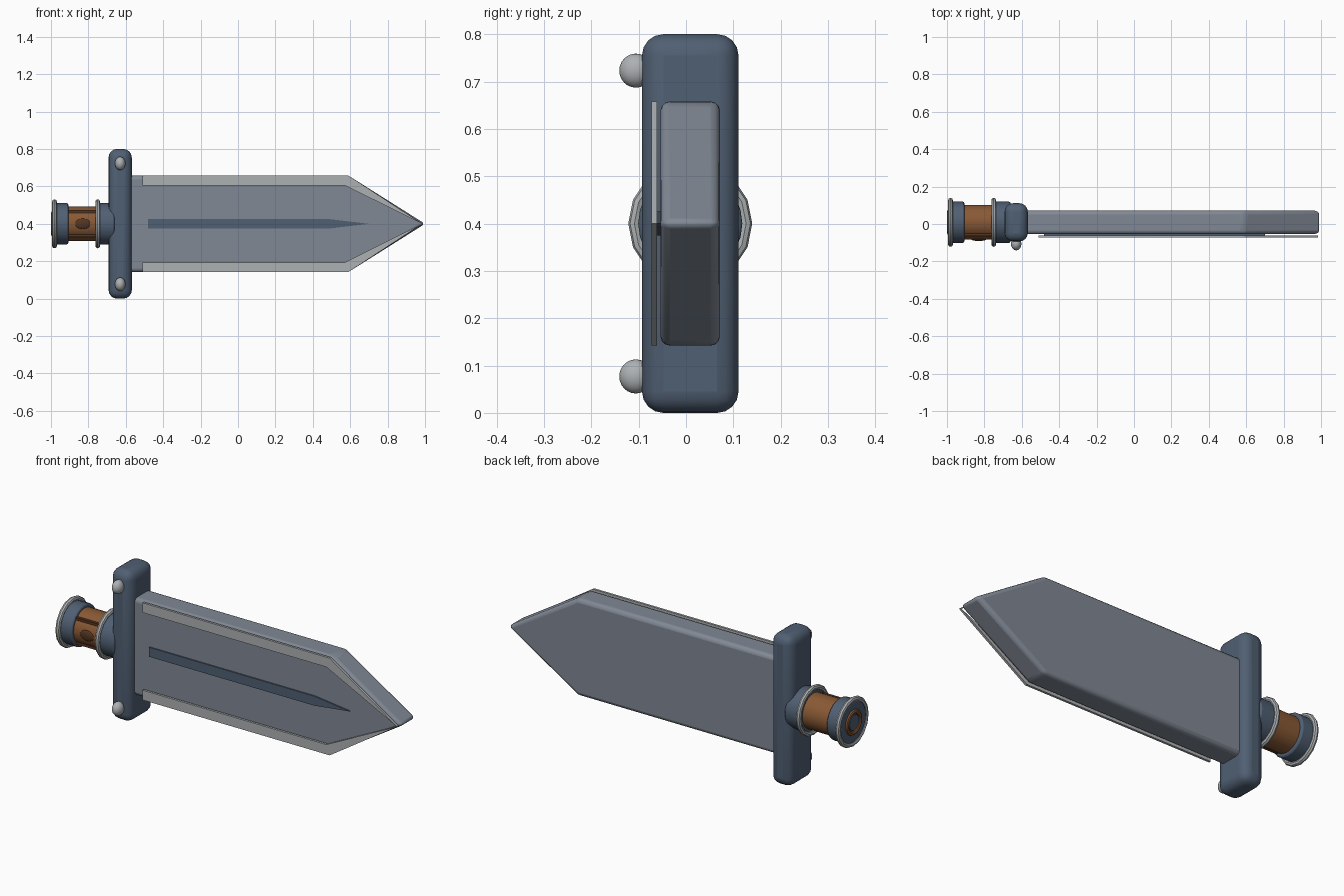
import bpy
import bmesh
from math import pi

if "Cube" in bpy.data.objects:
    bpy.data.objects.remove(bpy.data.objects["Cube"])

CY, CZ = 0.009, 0.4  # axis of the sword


def material(name, rgb):
    m = bpy.data.materials.new(name)
    m.diffuse_color = (*rgb, 1)
    m.use_nodes = True
    m.node_tree.nodes["Principled BSDF"].inputs["Base Color"].default_value = m.diffuse_color
    return m


STEEL = material("steel", (0.22, 0.25, 0.30))
EDGE = material("edge_steel", (0.42, 0.44, 0.45))
DARK = material("dark_steel", (0.08, 0.115, 0.17))
WOOD = material("wood", (0.25, 0.10, 0.035))
WOOD_DARK = material("dark_wood", (0.09, 0.035, 0.015))


def finish(ob, name, mat, bevel=0, segments=3):
    ob.name = name
    ob.data.materials.append(mat)
    if bevel:
        b = ob.modifiers.new("bevel", 'BEVEL')
        b.width = bevel
        b.segments = segments
    bpy.ops.object.select_all(action='DESELECT')
    ob.select_set(True)
    bpy.context.view_layer.objects.active = ob
    bpy.ops.object.shade_smooth_by_angle(angle=pi / 6)
    return ob


def plate(name, outline, y0, y1, mat, bevel=0):
    """Extrude an (x, z) outline from y0 to y1."""
    bm = bmesh.new()
    face = bm.faces.new([bm.verts.new((x, y0, z)) for x, z in outline])
    ext = bmesh.ops.extrude_face_region(bm, geom=[face])
    verts = [v for v in ext["geom"] if isinstance(v, bmesh.types.BMVert)]
    bmesh.ops.translate(bm, verts=verts, vec=(0, y1 - y0, 0))
    bmesh.ops.recalc_face_normals(bm, faces=bm.faces)
    me = bpy.data.meshes.new(name)
    bm.to_mesh(me)
    bm.free()
    ob = bpy.data.objects.new(name, me)
    bpy.context.collection.objects.link(ob)
    return finish(ob, name, mat, bevel)


def box(name, lo, hi, mat, bevel=0, segments=3):
    bpy.ops.mesh.primitive_cube_add(size=1, location=[(a + b) / 2 for a, b in zip(lo, hi)])
    ob = bpy.context.object
    ob.scale = [b - a for a, b in zip(lo, hi)]
    bpy.ops.object.transform_apply(location=False, rotation=False, scale=True)
    return finish(ob, name, mat, bevel, segments)


def cylinder(name, x0, x1, r, mat, bevel=0):
    bpy.ops.mesh.primitive_cylinder_add(vertices=24, radius=r, depth=x1 - x0,
                                        location=((x0 + x1) / 2, CY, CZ), rotation=(0, pi / 2, 0))
    ob = finish(bpy.context.object, name, mat, bevel, 2)
    if bevel:
        ob.modifiers["bevel"].limit_method = 'ANGLE'
    return ob


def ring(name, x, major, minor, mat):
    bpy.ops.mesh.primitive_torus_add(major_segments=16, minor_segments=8, major_radius=major,
                                     minor_radius=minor, location=(x, CY, CZ), rotation=(0, pi / 2, 0))
    return finish(bpy.context.object, name, mat)


def ball(name, loc, size, mat):
    bpy.ops.mesh.primitive_uv_sphere_add(segments=20, ring_count=12, radius=1, location=loc)
    ob = bpy.context.object
    ob.scale = size
    return finish(ob, name, mat)


# Blade: thick slab with a pointed end
plate("blade", [(-0.61, 0.142), (0.59, 0.142), (1.0, 0.4), (0.59, 0.658), (-0.61, 0.658)],
      -0.054, 0.072, STEEL, 0.02)

# Bright cutting edges standing just off the front face
for side, s in (("upper", 1), ("lower", -1)):
    pts = [(-0.51, 0.258), (0.59, 0.258), (0.985, 0), (0.57, 0.206), (-0.51, 0.206)]
    plate(side + "_edge", [(x, CZ + s * z) for x, z in pts], -0.073, -0.061, EDGE)

# Central fuller
plate("fuller", [(-0.48, 0.375), (0.49, 0.375), (0.70, 0.4), (0.49, 0.425), (-0.48, 0.425)],
      -0.061, -0.045, DARK)

# Crossguard with a stud at each end
box("crossguard", (-0.692, -0.093, 0), (-0.568, 0.111, 0.8), DARK, 0.045, 4)
for side, s in (("upper", 1), ("lower", -1)):
    ball(side + "_stud", (-0.63, -0.106, CZ + s * 0.323), (0.028, 0.035, 0.036), EDGE)

# Grip, collars and rings
cylinder("grip", -0.93, -0.72, 0.093, WOOD)
cylinder("front_collar", -0.755, -0.66, 0.11, DARK, 0.008)
cylinder("pommel_collar", -0.99, -0.907, 0.11, DARK, 0.008)
ring("front_ring", -0.75, 0.118, 0.013, EDGE)
ring("pommel_ring", -0.981, 0.118, 0.013, EDGE)

# Pommel end ornament
ring("pommel_inset_ring", -0.988, 0.056, 0.012, WOOD)
cylinder("pommel_cap", -0.996, -0.98, 0.04, DARK)

# Dark inlays on the front of the grip
for side, s in (("upper", 1), ("lower", -1)):
    z = CZ + s * 0.064
    box(side + "_grip_strip", (-0.91, -0.065, z - 0.007), (-0.76, -0.05, z + 0.007), WOOD_DARK)
ball("grip_knot", (-0.83, -0.08, CZ), (0.042, 0.011, 0.028), WOOD_DARK)
